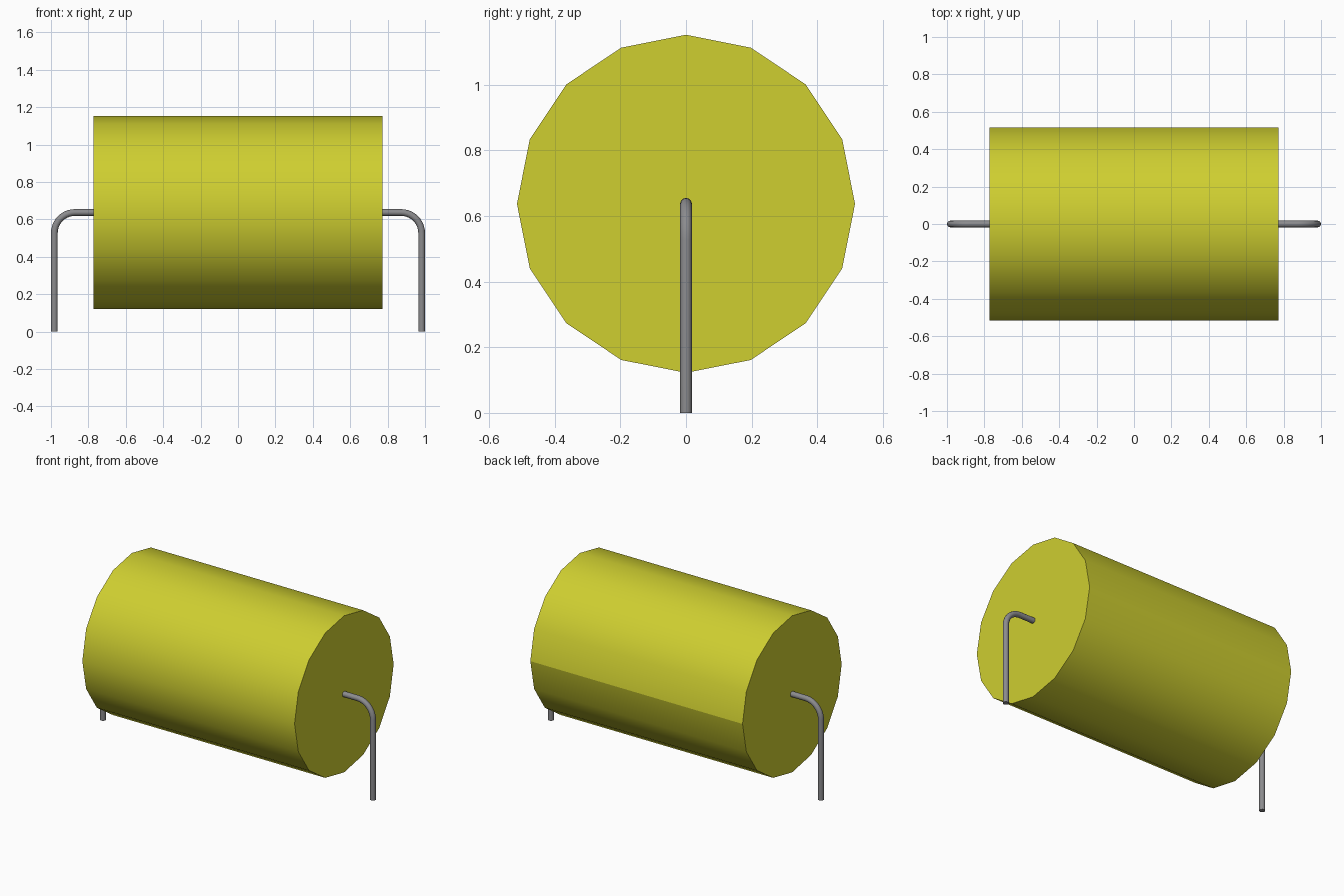
import bpy
import math

cube = bpy.data.objects.get("Cube")
if cube:
    bpy.data.objects.remove(cube, do_unlink=True)

AXIS_Z = 0.637
BODY_R = 0.515
BODY_HALF = 0.772
WIRE_R = 0.018
WIRE_X = 1.0 - WIRE_R
BEND_R = 0.11


def material(name, rgb):
    mat = bpy.data.materials.new(name)
    mat.use_nodes = True
    mat.diffuse_color = (*rgb, 1)
    mat.node_tree.nodes["Principled BSDF"].inputs["Base Color"].default_value = (*rgb, 1)
    return mat


def smooth(obj):
    bpy.ops.object.select_all(action='DESELECT')
    obj.select_set(True)
    bpy.context.view_layer.objects.active = obj
    bpy.ops.object.shade_smooth_by_angle(angle=math.radians(35))


yellow = material("yellow", (0.62, 0.62, 0.03))
grey = material("grey metal", (0.26, 0.26, 0.27))

# Sixteen-sided body lying along x
bpy.ops.mesh.primitive_cylinder_add(vertices=16, radius=BODY_R, depth=2 * BODY_HALF)
body = bpy.context.object
body.name = "body"
body.rotation_euler = (0, math.pi / 2, 0)
bpy.ops.object.transform_apply(location=False, rotation=True, scale=False)
body.location = (0, 0, AXIS_Z)
body.data.materials.append(yellow)
smooth(body)

# Hard shading seam along the back
for edge in body.data.edges:
    if all(body.data.vertices[i].co.y > BODY_R - 0.001 for i in edge.vertices):
        edge.use_edge_sharp = True


# Bent wire leg: out of the end cap, round the bend, down to the ground
def wire_leg(name, side):
    path = [(BODY_HALF - 0.01, AXIS_Z)]
    for i in range(11):
        a = math.pi / 2 * (1 - i / 10)
        path.append((WIRE_X - BEND_R + BEND_R * math.cos(a),
                     AXIS_Z - BEND_R + BEND_R * math.sin(a)))
    path.append((WIRE_X, 0))
    curve = bpy.data.curves.new(name, 'CURVE')
    curve.dimensions = '3D'
    curve.bevel_depth = WIRE_R
    curve.bevel_resolution = 4
    curve.use_fill_caps = True
    spline = curve.splines.new('POLY')
    spline.points.add(len(path) - 1)
    for point, (x, z) in zip(spline.points, path):
        point.co = (side * x, 0, z, 1)
    curve.materials.append(grey)
    leg = bpy.data.objects.new(name, curve)
    bpy.context.collection.objects.link(leg)
    bpy.ops.object.select_all(action='DESELECT')
    leg.select_set(True)
    bpy.context.view_layer.objects.active = leg
    bpy.ops.object.convert(target='MESH')
    smooth(bpy.context.object)


wire_leg("left_wire_leg", 1)
wire_leg("right_wire_leg", -1)
